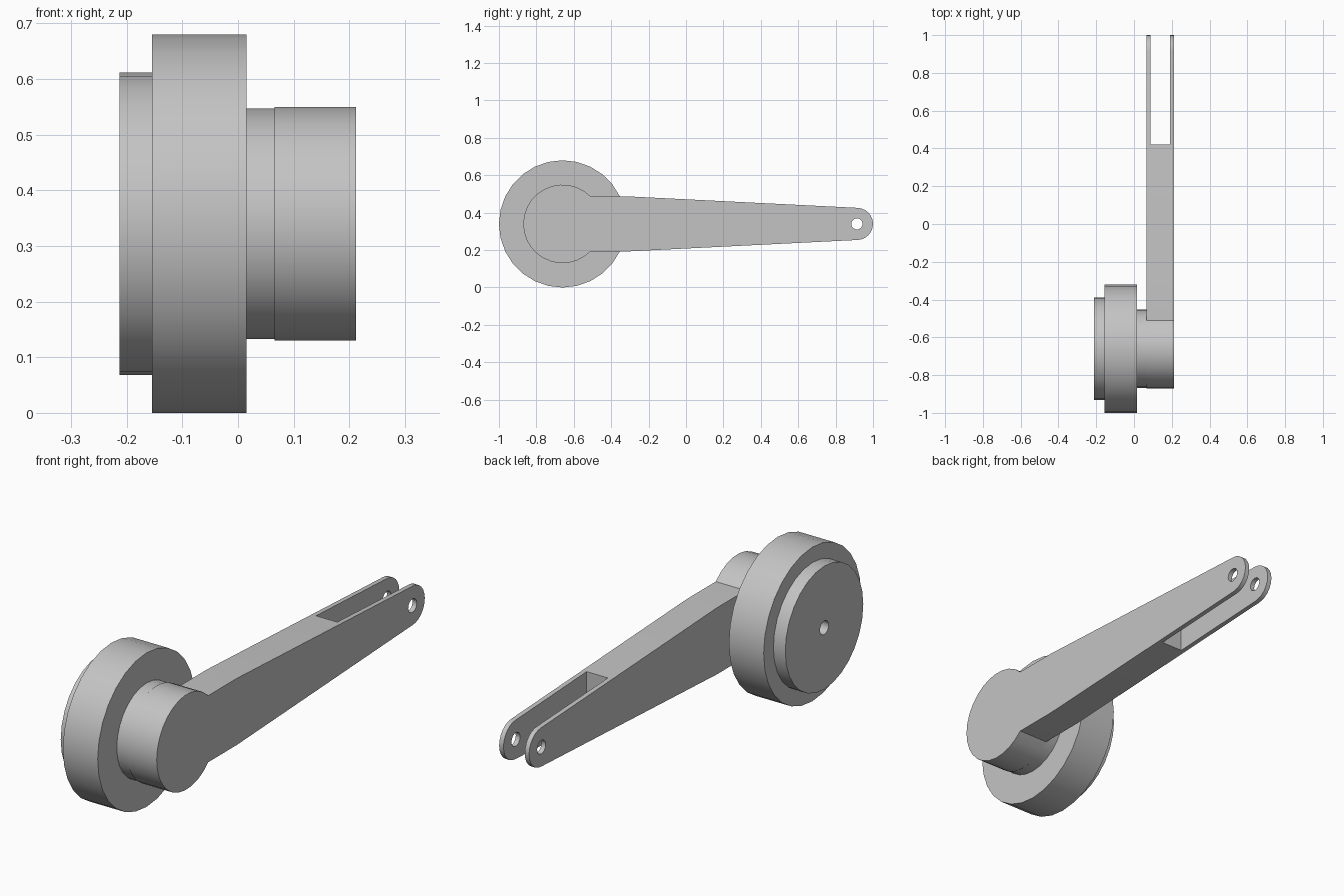
import bpy, bmesh
from math import sin, cos, pi, asin
from mathutils import Vector

if "Cube" in bpy.data.objects:
    bpy.data.objects.remove(bpy.data.objects["Cube"])

grey = bpy.data.materials.new("plain grey")
grey.use_nodes = True
COLOUR = (0.55, 0.55, 0.55, 1)
grey.diffuse_color = COLOUR
grey.node_tree.nodes["Principled BSDF"].inputs["Base Color"].default_value = COLOUR

AXLE_Y, MID_Z = -0.66, 0.34
ARM_X0, ARM_X1 = 0.066, 0.212
PIN_Y = 0.914


def arc(cy, radius, start, end, steps):
    return [(cy + radius * cos(start + (end - start) * i / steps),
             MID_Z + radius * sin(start + (end - start) * i / steps))
            for i in range(steps + 1)]


def prism(name, outline, x0, x1):
    """Extrude a (y, z) outline along x."""
    bm = bmesh.new()
    face = bm.faces.new([bm.verts.new((x0, y, z)) for y, z in outline])
    result = bmesh.ops.extrude_face_region(bm, geom=[face])
    moved = [v for v in result["geom"] if isinstance(v, bmesh.types.BMVert)]
    bmesh.ops.translate(bm, verts=moved, vec=Vector((x1 - x0, 0, 0)))
    bmesh.ops.recalc_face_normals(bm, faces=bm.faces)
    mesh = bpy.data.meshes.new(name)
    bm.to_mesh(mesh)
    bm.free()
    mesh.materials.append(grey)
    obj = bpy.data.objects.new(name, mesh)
    bpy.context.collection.objects.link(obj)
    return obj


def disc(name, radius, x0, x1, y=AXLE_Y, sides=28):
    return prism(name, arc(y, radius, 0, 2 * pi, sides)[:-1], x0, x1)


def select(obj):
    bpy.ops.object.select_all(action="DESELECT")
    obj.select_set(True)
    bpy.context.view_layer.objects.active = obj


def cut(obj, cutter):
    cutter.hide_render = True
    select(obj)
    mod = obj.modifiers.new("cut", "BOOLEAN")
    mod.operation, mod.solver, mod.object = "DIFFERENCE", "EXACT", cutter
    bpy.ops.object.modifier_apply(modifier=mod.name)
    bpy.data.objects.remove(cutter)


# Wheel, its outer cap and the collar joining it to the arm
wheel = disc("wheel", 0.34, -0.155, 0.015)
cap = disc("wheel_cap", 0.272, -0.213, -0.155)
collar = disc("collar", 0.207, 0.015, ARM_X0)
for part in (wheel, cap):
    cut(part, disc("axle_hole_cutter", 0.03, -0.3, -0.05, sides=16))

# Arm: round hub, straight neck, tapered beam and rounded tip
HUB_R, NECK, TIP_R = 0.21, 0.147, 0.086
neck_angle = asin(NECK / HUB_R)
outline = arc(AXLE_Y, HUB_R, neck_angle, 2 * pi - neck_angle, 22)
outline += [(-0.31, MID_Z - NECK)]
outline += arc(PIN_Y, TIP_R, -pi / 2, pi / 2, 12)
outline += [(-0.31, MID_Z + NECK)]
arm = prism("arm", outline, ARM_X0, ARM_X1)

# Fork slot and pin holes through both prongs
slot = [(0.42, 0), (1.2, 0), (1.2, 0.7), (0.42, 0.7)]
cut(arm, prism("slot_cutter", slot, ARM_X0 + 0.021, ARM_X1 - 0.021))
cut(arm, disc("pin_hole_cutter", 0.03, 0, 0.3, y=PIN_Y, sides=16))

for part in (wheel, cap, collar, arm):
    select(part)
    bpy.ops.object.shade_smooth_by_angle(angle=pi / 6)
